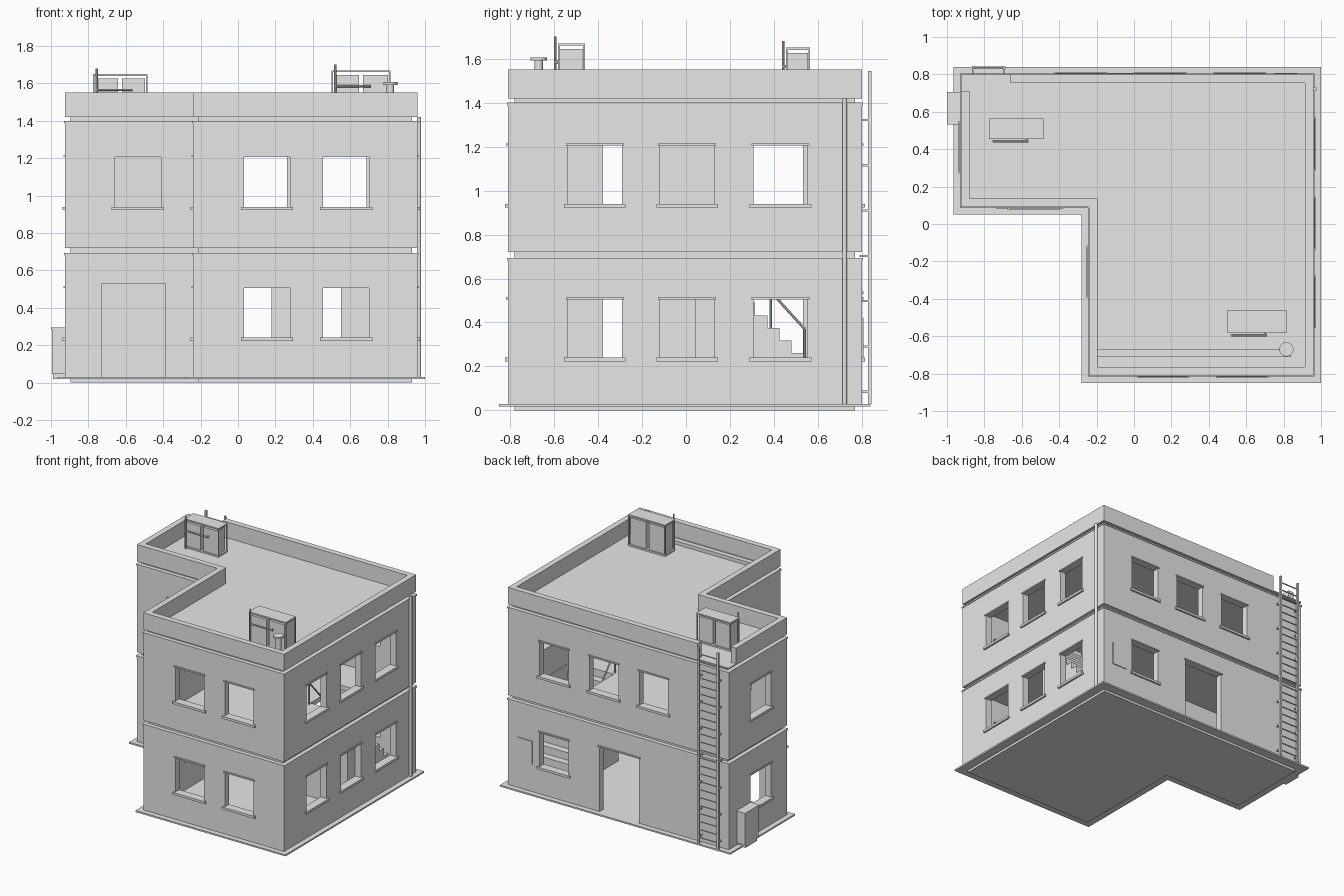
import bpy, bmesh, math
from mathutils import Vector, Matrix

if "Cube" in bpy.data.objects:
    bpy.data.objects.remove(bpy.data.objects["Cube"])

grey = bpy.data.materials.new("plain_grey")
grey.diffuse_color = (0.8, 0.8, 0.8, 1)
grey.use_nodes = True
grey.node_tree.nodes["Principled BSDF"].inputs["Base Color"].default_value = grey.diffuse_color


def finish(name, bm):
    bmesh.ops.recalc_face_normals(bm, faces=bm.faces)
    me = bpy.data.meshes.new(name)
    bm.to_mesh(me)
    bm.free()
    me.materials.append(grey)
    ob = bpy.data.objects.new(name, me)
    bpy.context.collection.objects.link(ob)
    return ob


def boxes(name, items):
    """One object from boxes given as (x0, x1, y0, y1, z0, z1)."""
    bm = bmesh.new()
    for x0, x1, y0, y1, z0, z1 in items:
        m = Matrix.Translation(((x0 + x1) / 2, (y0 + y1) / 2, (z0 + z1) / 2)) @ \
            Matrix.Diagonal((x1 - x0, y1 - y0, z1 - z0, 1))
        bmesh.ops.create_cube(bm, size=1, matrix=m)
    return finish(name, bm)


def rods(name, items, sides=8):
    """One object from rods given as (start, end, radius)."""
    bm = bmesh.new()
    for a, b, r in items:
        a, b = Vector(a), Vector(b)
        m = Matrix.Translation((a + b) / 2) @ (b - a).to_track_quat('Z', 'Y').to_matrix().to_4x4()
        bmesh.ops.create_cone(bm, cap_ends=True, segments=sides, radius1=r, radius2=r,
                              depth=(b - a).length, matrix=m)
    ob = finish(name, bm)
    for p in ob.data.polygons:
        p.use_smooth = len(p.vertices) == 4 and sides > 8
    return ob


def outline(o):
    """L-shaped footprint grown outwards by o."""
    x0, x1, xn = -0.925 - o, 0.96 + o, -0.24 - o
    y0, y1, yn = -0.81 - o, 0.80 + o, 0.09 - o
    return [(x0, yn), (xn, yn), (xn, y0), (x1, y0), (x1, y1), (x0, y1)]


def slab(name, o, z0, z1):
    bm = bmesh.new()
    lo = [bm.verts.new((x, y, z0)) for x, y in outline(o)]
    hi = [bm.verts.new((x, y, z1)) for x, y in outline(o)]
    bm.faces.new(lo[::-1])
    bm.faces.new(hi)
    for i in range(6):
        j = (i + 1) % 6
        bm.faces.new((lo[i], lo[j], hi[j], hi[i]))
    return finish(name, bm)


def ring(name, o_out, o_in, z0, z1):
    bm = bmesh.new()
    loops = [[bm.verts.new((x, y, z)) for x, y in outline(o)]
             for o, z in ((o_out, z0), (o_out, z1), (o_in, z1), (o_in, z0))]
    for k in range(4):
        a, b = loops[k], loops[(k + 1) % 4]
        for i in range(6):
            j = (i + 1) % 6
            bm.faces.new((a[i], a[j], b[j], b[i]))
    return finish(name, bm)


def cut(ob, items):
    tool = boxes("cutter", items)
    tool.hide_render = True
    mod = ob.modifiers.new("cut", 'BOOLEAN')
    mod.operation, mod.solver, mod.object = 'DIFFERENCE', 'EXACT', tool
    bpy.context.view_layer.update()
    me = bpy.data.meshes.new_from_object(ob.evaluated_get(bpy.context.evaluated_depsgraph_get()))
    ob.modifiers.clear()
    ob.data = me
    bpy.data.objects.remove(tool)


def on_wall(wall, c, half, d0, d1, z0, z1):
    """Box on a wall: centred at c along it, from d0 to d1 outwards."""
    axis, pos, sign = wall
    a, b = sorted((pos + sign * d0, pos + sign * d1))
    if axis == 'y':
        return (c - half, c + half, a, b, z0, z1)
    return (a, b, c - half, c + half, z0, z1)


FRONT, WING, BACK = ('y', -0.81, -1), ('y', 0.09, -1), ('y', 0.80, 1)
RIGHT, LEFT, NOTCH = ('x', 0.96, 1), ('x', -0.925, -1), ('x', -0.24, -1)
shared = [(FRONT, 0.155), (FRONT, 0.578), (BACK, 0.565), (RIGHT, -0.415), (RIGHT, 0.005),
          (RIGHT, 0.43), (LEFT, 0.41), (NOTCH, -0.255)]
upper = [(WING, -0.535), (BACK, 0.14), (BACK, -0.285)]
doors = [(WING, -0.558), (BACK, 0.01)]

# Base and slabs
slab("foundation", -0.03, 0, 0.02)
slab("base_plate", 0.04, 0.018, 0.03)
floor = slab("upper_floor", -0.03, 0.685, 0.72)
cut(floor, [(0.55, 0.908, 0.04, 0.46, 0.6, 0.8)])
slab("roof", -0.03, 1.395, 1.428)

# Storey walls with openings, sills and lintels
for name, z0, z1, wins, drs in (("ground", 0.03, 0.692, shared, doors),
                                ("upper", 0.72, 1.398, shared + upper, [])):
    walls = ring(name + "_walls", 0, -0.05, z0, z1)
    b, t = z0 + 0.21, z0 + 0.475
    if name == "upper":
        b, t = 0.94, 1.205
    cutters = [on_wall(w, c, 0.123, -0.1, 0.1, b, t) for w, c in wins]
    cutters += [on_wall(w, c, 0.168, -0.1, 0.1, z0 - 0.1, 0.53) for w, c in drs]
    cut(walls, cutters)
    boxes(name + "_window_sills", [on_wall(w, c, 0.14, -0.05, 0.014, b - 0.018, b) for w, c in wins])
    boxes(name + "_lintels",
          [on_wall(w, c, 0.132, -0.01, 0.008, t, t + 0.01) for w, c in wins] +
          [on_wall(w, c, 0.18, -0.01, 0.008, 0.53, 0.54) for w, c in drs])
    ring(name + "_top_trim", 0.005, -0.02, z1 - 0.01, z1 + 0.002)

# Parapet, open at the ladder corner
parapet = ring("parapet", 0, -0.045, 1.42, 1.55)
cut(parapet, [(-1, -0.66, 0.71, 0.9, 1.43, 1.7)])

# Indoor stairs with handrail
boxes("stairs", [(0.55, 0.908, 0.70 - 0.055 * i, 0.755 - 0.055 * i, 0.03, 0.03 + 0.0575 * i)
                 for i in range(1, 13)])
rods("stair_rail", [((0.556, 0.54, 0.37), (0.556, 0.06, 0.90), 0.006)] +
     [((0.556, y, 0.20 + (0.54 - y) * 1.1), (0.556, y, 0.37 + (0.54 - y) * 1.1), 0.006)
      for y in (0.54, 0.385, 0.23, 0.07)])

# Ladder on the back wall
xl, xr, yl = -0.86, -0.695, 0.837
rods("ladder_rungs", [((xl, yl, 0.08 + 0.0615 * i), (xr, yl, 0.08 + 0.0615 * i), 0.005)
                      for i in range(24)], 6)
boxes("ladder_rails", [(x - 0.007, x + 0.007, yl - 0.008, yl + 0.008, 0.03, 1.545) for x in (xl, xr)])
boxes("ladder_brackets", [(x - 0.005, x + 0.005, 0.79, yl, z - 0.005, z + 0.005)
                          for x in (xl, xr) for z in [0.085 + 0.206 * i for i in range(7)]])

# Drain pipe on the right wall
rods("drain_pipe", [((0.968, 0.722, 0.03), (0.968, 0.722, 1.42), 0.011)], 12)

# Service boxes on the walls
boxes("meter_cabinet", [(-0.995, -0.92, 0.54, 0.70, 0.045, 0.285),
                        (-1.0, -0.92, 0.533, 0.707, 0.285, 0.295),
                        (-0.99, -0.92, 0.55, 0.69, 0.02, 0.045)])
boxes("wall_panel", [(0.75, 0.875, 0.795, 0.807, 0.24, 0.42)])


# Rooftop cooling units: frame, two bodies, pipes
def cooling_unit(name, x0, x1, y0, y1, top):
    zb, mid, p = 1.428, (x0 + x1) / 2, 0.008
    boxes(name + "_frame",
          [(x0, x1, y0, y1, top - 0.01, top), (x0, x1, y0, y1, zb, zb + 0.012)] +
          [(x, x + p, y, y + p, zb, top) for x in (x0, x1 - p) for y in (y0, y1 - p)])
    boxes(name + "_bodies", [(x0 + 0.013, mid - 0.011, y0 + 0.006, y1 - 0.01, zb, top - 0.025),
                             (mid + 0.011, x1 - 0.013, y0 + 0.006, y1 - 0.01, zb, top - 0.025)])
    yp = y0 - 0.013
    rods(name + "_pipes", [((x0 + 0.02, yp, zb), (x0 + 0.02, yp, top + 0.03), 0.006),
                           ((x0 + 0.02, yp, top - 0.085), (x0 + 0.21, yp, top - 0.085), 0.006),
                           ((x0 + 0.20, yp, top - 0.085), (x0 + 0.20, y0 + 0.01, top - 0.085), 0.006)])


cooling_unit("wing_cooler", -0.775, -0.485, 0.455, 0.565, 1.65)
cooling_unit("front_cooler", 0.50, 0.815, -0.582, -0.46, 1.67)

# Roof duct and vent
boxes("roof_duct", [(-0.195, 0.84, -0.71, -0.67, 1.425, 1.455)])
rods("roof_vent", [((0.815, -0.67, 1.425), (0.815, -0.67, 1.60), 0.02),
                   ((0.815, -0.67, 1.592), (0.815, -0.67, 1.606), 0.038)], 16)
